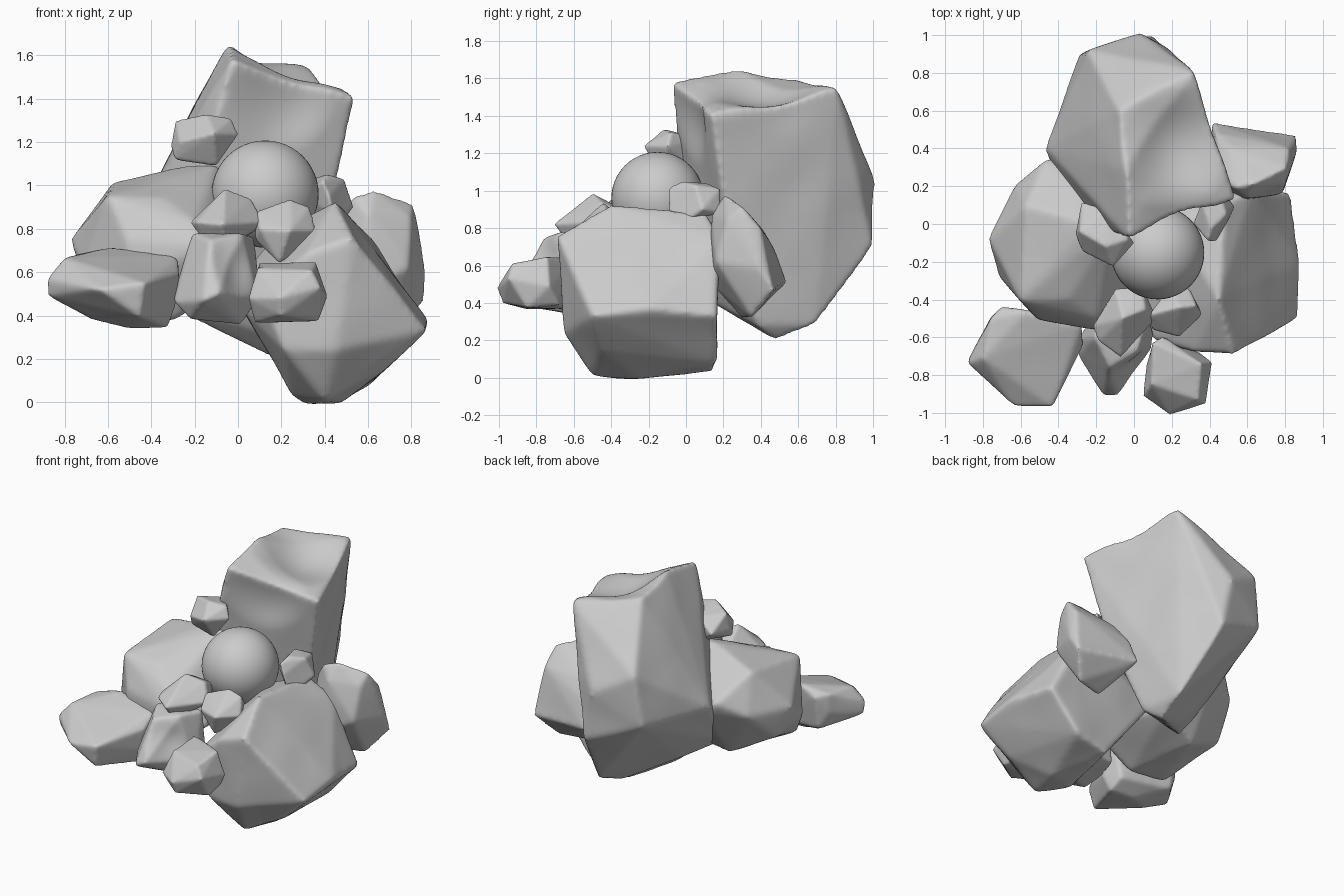
import bpy, bmesh
from mathutils import Vector, noise


def rock(name, pts, voxel=0.016, wobble=0.008, dents=(), soften=12):
    """Convex boulder from corner points, softened edges, gentle dents."""
    bm = bmesh.new()
    for p in pts:
        bm.verts.new(p)
    bmesh.ops.convex_hull(bm, input=bm.verts)
    loose = [v for v in bm.verts if not v.link_faces]
    bmesh.ops.delete(bm, geom=loose, context='VERTS')
    bmesh.ops.recalc_face_normals(bm, faces=bm.faces)
    me = bpy.data.meshes.new(name)
    bm.to_mesh(me)
    bm.free()
    ob = bpy.data.objects.new(name, me)
    bpy.context.collection.objects.link(ob)
    m = ob.modifiers.new("remesh", 'REMESH')
    m.mode = 'VOXEL'
    m.voxel_size = voxel
    s = ob.modifiers.new("soften", 'SMOOTH')
    s.factor = 0.5
    s.iterations = soften
    dg = bpy.context.evaluated_depsgraph_get()
    new = bpy.data.meshes.new_from_object(ob.evaluated_get(dg))
    ob.modifiers.clear()
    ob.data = new
    # local dents plus a slight weathered waviness
    moves = []
    for v in new.vertices:
        co = v.co.copy()
        off = v.normal * (wobble * noise.noise(co * 3.5))
        for c, r, d in dents:
            t = (co - Vector(c)).length / r
            if t < 1:
                off += Vector(d) * (1 - t * t) ** 2
        moves.append(co + off)
    for v, co in zip(new.vertices, moves):
        v.co = co
    for p in new.polygons:
        p.use_smooth = True
    return ob


# ball resting in the middle
bpy.ops.mesh.primitive_uv_sphere_add(segments=48, ring_count=24, radius=0.247,
                                     location=(0.125, -0.152, 0.96))
bpy.context.object.name = "ball"
bpy.ops.object.shade_smooth()

# tall boulder at the back
rock("tall_back_boulder", [
    (-.03, -.08, 1.58), (-.04, .28, 1.66), (-.08, .6, 1.6), (-.24, .92, 1.2),
    (.32, .81, 1.55), (.54, .13, 1.41), (.03, 1.01, 1.05), (.1, 1.0, .7),
    (-.29, .9, .85), (-.47, .4, .85), (.12, .9, .56), (.2, .69, .28),
    (.17, .48, .2), (.25, .38, .28), (-.35, .04, .45), (.45, .19, 1.0),
    (.36, .22, .75), (-.15, .02, 1.15), (-.15, .3, .37), (.53, .16, 1.36)],
    dents=[((.2, .42, 1.55), .36, (-.03, 0, -.09)),
           ((.2, .0, 1.4), .28, (0, .05, -.03))])

# left boulder
rock("left_boulder", [
    (-.77, -.08, .75), (-.72, -.27, .6), (-.58, .1, 1.02), (-.47, .34, .85),
    (-.38, .36, .78), (-.24, 0, 1.09), (-.1, 0, 1.1), (0, .1, 1.0),
    (-.2, -.5, .83), (-.14, -.57, .72), (-.51, -.5, .75), (-.5, -.5, .55),
    (-.58, -.4, .41), (-.3, -.4, .37), (-.4, .1, .4), (-.1, .2, .5),
    (-.7, 0, .55), (.02, -.4, .58), (-.35, -.4, .94), (-.6, -.41, .95),
    (-.63, .21, .75)])

# right boulder
rock("right_boulder", [
    (.45, -.4, .93), (.48, .11, .88), (.32, -.68, .69), (.53, -.69, .76),
    (.87, -.5, .33), (.88, -.2, .37), (.83, .17, .33), (.47, -.25, -.01),
    (.31, -.29, -.01), (.4, -.5, .01), (.35, .15, .03), (.6, .16, .08),
    (.67, -.45, .14), (.21, -.63, .24), (.1, -.61, .5), (.05, .12, .6),
    (-.04, .15, .53), (.19, -.52, .62), (.03, -.42, .42), (.62, .18, .74),
    (.2, 0, .8), (.45, -.65, .24), (.25, -.33, .03)])

# boulder at the back right
rock("back_right_boulder", [
    (.45, .25, .85), (.53, .19, .95), (.63, .21, .98), (.81, .3, .92),
    (.87, .4, .58), (.86, .47, .47), (.61, .5, .5), (.41, .54, .51),
    (.785, .16, .62), (.55, .13, .5), (.6, .14, .87), (.55, .3, .31),
    (.75, .35, .32), (.4, .3, .5), (.5, .41, .79), (.82, .4, .8),
    (.43, .48, .67), (.8, .22, .85), (.45, .2, .6)], voxel=.013)

# slab at the front left
rock("front_left_slab", [
    (-.88, -.74, .57), (-.88, -.72, .49), (-.76, -.5, .68), (-.7, -.44, .66),
    (-.57, -.46, .71), (-.28, -.53, .67), (-.265, -.64, .6), (-.28, -.65, .45),
    (-.43, -.97, .55), (-.64, -.97, .52), (-.45, -.94, .39), (-.5, -.6, .34),
    (-.32, -.62, .34), (-.68, -.7, .38), (-.7, -.47, .43), (-.33, -.52, .4),
    (-.76, -.5, .55), (-.8, -.71, .67)], voxel=.012)

# wedge at the front centre
rock("front_centre_wedge", [
    (-.21, -.6, .78), (.02, -.67, .78), (-.13, -.76, .75), (-.16, -.91, .47),
    (-.09, -.91, .5), (.09, -.66, .48), (.1, -.58, .52), (-.3, -.61, .5),
    (-.3, -.7, .46), (-.22, -.75, .38), (.01, -.65, .36), (.05, -.42, .43),
    (-.2, -.45, .43), (.07, -.5, .76), (-.15, -.45, .74)], voxel=.011,
    dents=[((-.02, -.78, .62), .16, (-.01, .03, 0))])

# small stone at the front right
rock("front_right_stone", [
    (.1, -.63, .64), (.15, -.6, .6), (.09, -.85, .62), (.36, -.74, .65),
    (.415, -.73, .49), (.38, -.95, .53), (.19, -1.01, .48), (.05, -.91, .48),
    (.07, -.74, .45), (.08, -.85, .37), (.37, -.85, .375), (.35, -.68, .39),
    (.12, -.65, .37), (.2, -.98, .4), (.34, -.93, .61), (.38, -.75, .58)],
    voxel=.01, wobble=.006, soften=8)

# pebbles tucked around the ball
rock("pebble_below_left", [
    (-.06, -.5, .99), (.06, -.45, .94), (.115, -.5, .83), (-.06, -.63, .72),
    (-.17, -.58, .76), (-.22, -.54, .83), (-.1, -.34, .9), (.04, -.33, .88),
    (.09, -.45, .8), (-.07, -.71, .82), (-.19, -.62, .83), (0, -.4, .75)],
    voxel=.009, wobble=.006, soften=8)

rock("pebble_below_right", [
    (.085, -.48, .88), (.24, -.44, .935), (.33, -.43, .9), (.36, -.48, .79),
    (.19, -.53, .64), (.08, -.49, .75), (.2, -.33, .83), (.29, -.34, .82),
    (.24, -.6, .79), (.1, -.56, .8), (.28, -.4, .7)],
    voxel=.009, wobble=.006, soften=8)

rock("pebble_upper_left", [
    (-.29, -.04, 1.3), (-.15, -.12, 1.33), (-.03, -.08, 1.31),
    (.005, -.1, 1.235), (-.1, -.13, 1.09), (-.29, -.1, 1.12), (-.28, .12, 1.2),
    (-.15, .08, 1.28), (-.11, -.23, 1.24), (-.27, -.15, 1.2),
    (-.31, -.05, 1.18), (-.15, .06, 1.1)], voxel=.009, wobble=.006, soften=8)

rock("pebble_right", [
    (.41, -.02, 1.05), (.49, .05, 1.03), (.535, .09, .9), (.42, -.1, .95),
    (.39, -.09, 1.02), (.31, .0, .95), (.36, .12, 1.04), (.45, .18, 1.01),
    (.46, .19, .88), (.44, -.09, .86), (.34, .05, .85), (.5, .02, .85)],
    voxel=.009, wobble=.006, soften=8)
